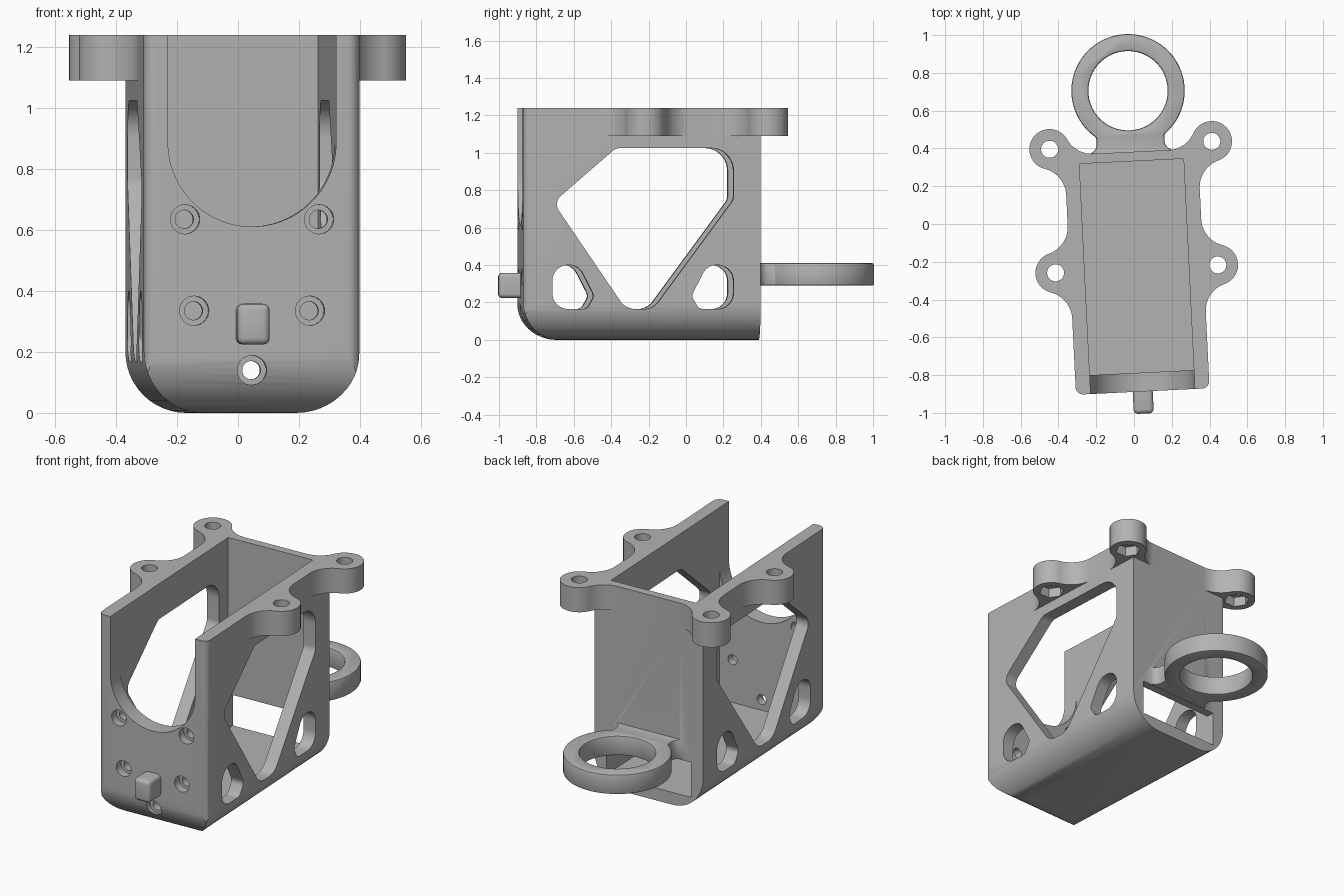
import bpy, bmesh, math
from mathutils import Vector

if "Cube" in bpy.data.objects:
    bpy.data.objects.remove(bpy.data.objects["Cube"])

HW, FRONT, BACK, TOP = 0.354, -0.66, 0.61, 1.24      # outer shell
IN_W, IN_Y, FLOOR = 0.276, 0.56, 0.075               # cavity

plastic = bpy.data.materials.new("grey plastic")
plastic.diffuse_color = (0.45, 0.45, 0.45, 1)
plastic.use_nodes = True
plastic.node_tree.nodes["Principled BSDF"].inputs["Base Color"].default_value = plastic.diffuse_color


def arc(cx, cy, r, a0, a1, n=16):
    """Points on an arc, angles in radians."""
    return [(cx + r * math.cos(a0 + (a1 - a0) * i / n),
             cy + r * math.sin(a0 + (a1 - a0) * i / n)) for i in range(n + 1)]


def circle(cx, cy, r, n=48):
    return arc(cx, cy, r, 0, 2 * math.pi, n)[:-1]


def rounded(corners, n=12):
    """Polygon from (a, b, radius) corners."""
    pts = []
    for i, (a, b, r) in enumerate(corners):
        p = Vector((a, b))
        if r == 0:
            pts.append((a, b))
            continue
        u = (Vector(corners[i - 1][:2]) - p).normalized()
        v = (Vector(corners[(i + 1) % len(corners)][:2]) - p).normalized()
        half = u.angle(v) / 2
        c = p + (u + v).normalized() * r / math.sin(half)
        s, e = p + u * r / math.tan(half) - c, p + v * r / math.tan(half) - c
        a0, a1 = math.atan2(s.y, s.x), math.atan2(e.y, e.x)
        turn = (a1 - a0 + math.pi) % (2 * math.pi) - math.pi
        pts += arc(c.x, c.y, r, a0, a0 + turn, n)
    return pts


def prism(name, pts, axis, lo, hi):
    """Extrude a 2D outline along an axis."""
    place = {'X': lambda a, b, h: (h, a, b),
             'Y': lambda a, b, h: (a, h, b),
             'Z': lambda a, b, h: (a, b, h)}[axis]
    bm = bmesh.new()
    low = [bm.verts.new(place(a, b, lo)) for a, b in pts]
    high = [bm.verts.new(place(a, b, hi)) for a, b in pts]
    bm.faces.new(low)
    bm.faces.new(high)
    for i in range(len(pts)):
        j = (i + 1) % len(pts)
        bm.faces.new((low[i], low[j], high[j], high[i]))
    bmesh.ops.recalc_face_normals(bm, faces=bm.faces)
    mesh = bpy.data.meshes.new(name)
    bm.to_mesh(mesh)
    bm.free()
    obj = bpy.data.objects.new(name, mesh)
    bpy.context.collection.objects.link(obj)
    return obj


def box(name, x0, x1, y0, y1, z0, z1):
    return prism(name, [(x0, y0), (x1, y0), (x1, y1), (x0, y1)], 'Z', z0, z1)


def apply_mods(obj):
    dg = bpy.context.evaluated_depsgraph_get()
    mesh = bpy.data.meshes.new_from_object(obj.evaluated_get(dg))
    obj.modifiers.clear()
    obj.data = mesh


def combine(obj, tool, op):
    mod = obj.modifiers.new(op, 'BOOLEAN')
    mod.operation, mod.object, mod.solver = op, tool, 'EXACT'
    apply_mods(obj)
    bpy.data.objects.remove(tool)


def bevel(obj, width, segments):
    mod = obj.modifiers.new("bevel", 'BEVEL')
    mod.width, mod.segments = width, segments
    mod.limit_method, mod.angle_limit = 'ANGLE', math.radians(40)
    apply_mods(obj)


# Shell: front, side and plan profiles intersected
body = prism("bracket_body", rounded([(-HW, 0, .2), (HW, 0, .2), (HW, TOP, 0), (-HW, TOP, 0)]),
             'Y', FRONT, BACK)
combine(body, prism("side", rounded([(FRONT, 0, .2), (1, 0, 0), (1, 2, 0), (FRONT, 2, 0)]),
                    'X', -1, 1), 'INTERSECT')
combine(body, prism("plan", rounded([(-HW, FRONT, .04), (HW, FRONT, .04), (HW, 1, 0), (-HW, 1, 0)], 8),
                    'Z', -1, 2), 'INTERSECT')

# Mounting ears blended into the walls
R, RF, EX = 0.107, 0.15, 0.43
Z0, Z1 = 1.09, TOP
drop = math.sqrt((R + RF) ** 2 - (RF - (EX - HW)) ** 2)


def ear(side, cy, rear):
    f1 = (HW + RF, cy - drop)
    if rear:
        run = math.sqrt((R + RF) ** 2 - (RF - (cy - BACK)) ** 2)
        f2, end = (EX - run, BACK + RF), -math.pi / 2
        close = [(EX - run, .585), (.3, .585), (.3, cy - drop)]
    else:
        f2, end = (HW + RF, cy + drop), -math.pi
        close = [(.3, cy + drop), (.3, cy - drop)]
    to1 = math.atan2(f1[1] - cy, f1[0] - EX)
    to2 = math.atan2(f2[1] - cy, f2[0] - EX)
    pts = arc(*f1, RF, math.pi, to1 + math.pi)
    pts += arc(EX, cy, R, to1, to2, 28)[1:]
    pts += arc(*f2, RF, to2 - math.pi, end)[1:] + close
    return prism("ear", [(side * x, y) for x, y in pts], 'Z', Z0, Z1)


for side in (-1, 1):
    for cy, rear in ((-0.01, False), (0.645, True)):
        combine(body, ear(side, cy, rear), 'UNION')
        # bolt hole with hexagonal nut pocket below
        combine(body, prism("bolt", circle(side * EX, cy, .045, 32), 'Z', 1, 1.4), 'DIFFERENCE')
        combine(body, prism("nut", circle(side * EX, cy, .072, 6), 'Z', 1.03, 1.15), 'DIFFERENCE')

# Rear ring with filleted neck
RY, RR, NECK = 0.934, 0.30, 0.18
a = math.acos(NECK / RR)
outline = arc(0, RY, RR, -a, math.pi + a, 64)
outline += arc(-NECK - .05, .66, .05, 0, -math.pi / 2, 8)
outline += [(-NECK - .05, .585), (NECK + .05, .585)]
outline += arc(NECK + .05, .66, .05, 1.5 * math.pi, math.pi, 8)
ring = prism("ring", outline, 'Z', .29, .41)
combine(ring, prism("bore", circle(0, RY, .21, 64), 'Z', 0, 1), 'DIFFERENCE')
bevel(ring, .012, 2)
combine(body, ring, 'UNION')

# Front latch tab
tab = box("tab", -.053, .053, -.777, -.6, .224, .358)
bevel(tab, .022, 4)
combine(body, tab, 'UNION')

# Cavity, rear slot and U-shaped front notch
combine(body, box("cavity", -IN_W, IN_W, -IN_Y, IN_Y, FLOOR, 2), 'DIFFERENCE')
combine(body, box("slot", -IN_W, IN_W, .4, .8, FLOOR, .288), 'DIFFERENCE')
notch = arc(0, .887, IN_W, math.pi, 2 * math.pi, 48) + [(IN_W, 2), (-IN_W, 2)]
combine(body, prism("notch", notch, 'Y', -1, -.4), 'DIFFERENCE')

# Side windows through both walls
window = [(-.165, 1.025, .06), (.465, 1.025, .12), (.465, .75, .06),
          (.035, .165, .1), (-.112, .165, .1), (-.50, .735, .06)]
small = [(-.505, .40, .085), (-.365, .40, .08), (-.28, .235, .04),
         (-.32, .165, .04), (-.505, .165, .085)]
small_rear = [(-.04 - y, z, r) for y, z, r in small]
for shape in (window, small, small_rear):
    combine(body, prism("window", rounded(shape), 'X', -.6, .6), 'DIFFERENCE')

# Counterbored screw holes in the front wall
for x, z in ((-.22, .635), (.22, .635), (-.19, .335), (.19, .335), (0, .14)):
    combine(body, prism("screw", circle(x, z, .03, 32), 'Y', -1, -.4), 'DIFFERENCE')
    combine(body, prism("head", circle(x, z, .048, 32), 'Y', -1, -.61), 'DIFFERENCE')

# Finish: slight turn, material, smooth curves with sharp edges
body.rotation_euler = (0, 0, math.radians(2.8))
body.location = (.014, -.2275, 0)
body.data.materials.clear()
body.data.materials.append(plastic)
for poly in body.data.polygons:
    poly.material_index = 0
    poly.use_smooth = True
body.data.set_sharp_from_angle(angle=math.radians(30))
